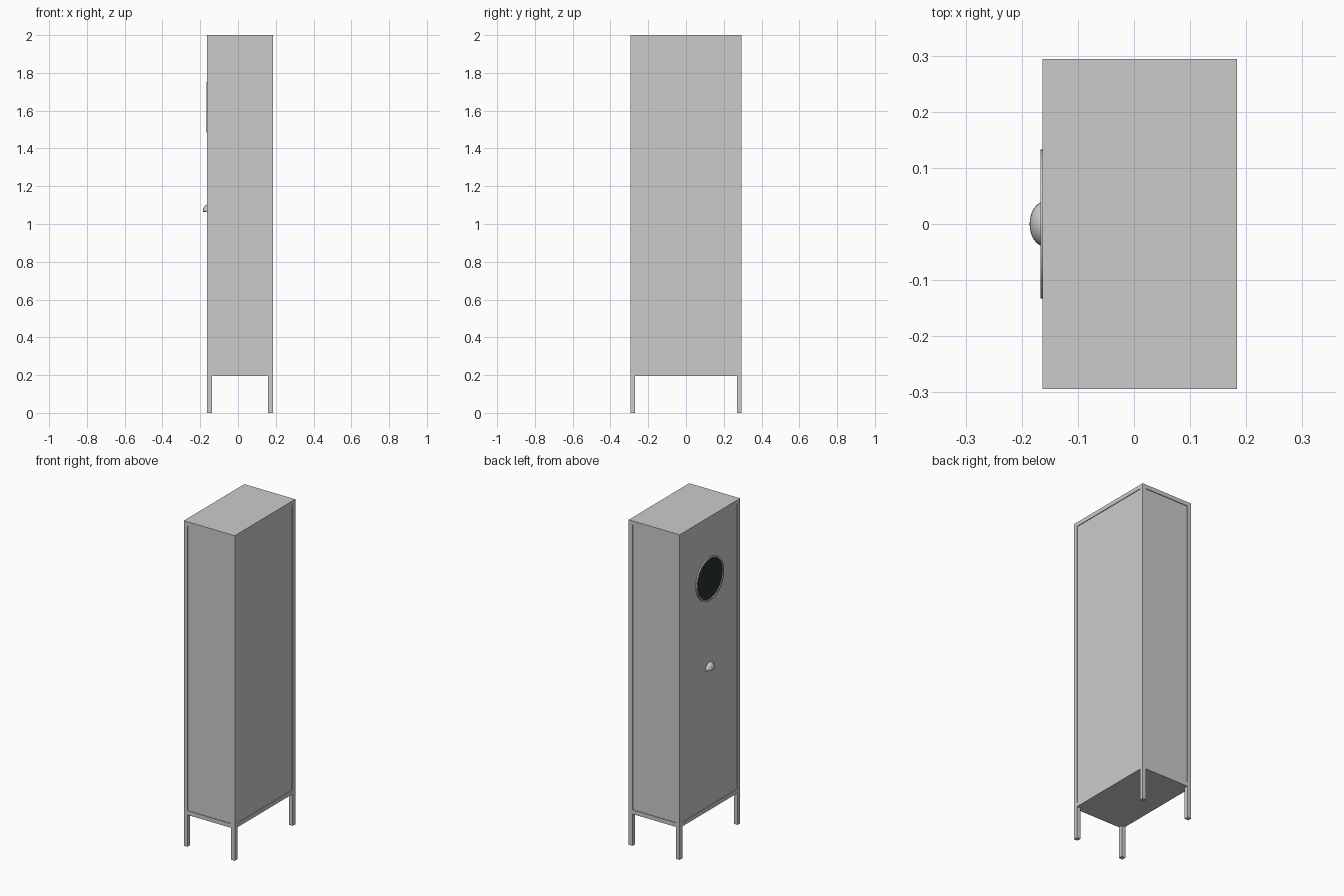
import bpy, bmesh, math

if "Cube" in bpy.data.objects:
    bpy.data.objects.remove(bpy.data.objects["Cube"])

X0, X1, Y0, Y1 = -0.163, 0.184, -0.294, 0.294   # cabinet footprint
ZB, ZT = 0.196, 2.0                             # underside and top
W, R = 0.025, 0.004                             # frame bar width, panel recess


def make(name, bm):
    bmesh.ops.recalc_face_normals(bm, faces=bm.faces)
    me = bpy.data.meshes.new(name)
    bm.to_mesh(me)
    bm.free()
    ob = bpy.data.objects.new(name, me)
    bpy.context.collection.objects.link(ob)
    return ob


def box(name, a, b):
    bm = bmesh.new()
    bmesh.ops.create_cube(bm, size=1)
    for v in bm.verts:
        v.co = [(a[i] + b[i]) / 2 + v.co[i] * (b[i] - a[i]) for i in range(3)]
    return make(name, bm)


def lathe(name, profile, y, z, steps=48):
    # revolve (x, radius) points about an axis along x
    bm = bmesh.new()
    vs = [bm.verts.new((x, y, z + r)) for x, r in profile]
    es = [bm.edges.new((vs[i], vs[(i + 1) % len(vs)])) for i in range(len(vs))]
    bmesh.ops.spin(bm, geom=vs + es, cent=(0, y, z), axis=(1, 0, 0),
                   angle=math.tau, steps=steps)
    bmesh.ops.remove_doubles(bm, verts=bm.verts, dist=1e-5)
    return make(name, bm)


def smooth(ob):
    bpy.ops.object.select_all(action='DESELECT')
    ob.select_set(True)
    bpy.context.view_layer.objects.active = ob
    bpy.ops.object.shade_smooth_by_angle(angle=math.radians(35))


# corner posts that run down into the legs
for x in (X0, X1 - W):
    for y in (Y0, Y1 - W):
        box("corner_post_leg", (x, y, 0), (x + W, y + W, ZT - W))

# lower rails
for x in (X0, X1 - W):
    box("lower_end_rail", (x, Y0 + W, ZB), (x + W, Y1 - W, ZB + W))
for y in (Y0, Y1 - W):
    box("lower_side_rail", (X0 + W, y, ZB), (X1 - W, y + W, ZB + W))

# top slab and floor
box("top", (X0, Y0, ZT - W), (X1, Y1, ZT))
box("floor", (X0 + W, Y0 + W, ZB), (X1 - W, Y1 - W, ZB + W))

# slightly recessed panels and door
T = 0.018
lo, hi = ZB + W, ZT - W
box("side_panel", (X0 + W, Y0 + R, lo), (X1 - W, Y0 + T, hi))
box("side_panel", (X0 + W, Y1 - T, lo), (X1 - W, Y1 - R, hi))
box("back_panel", (X1 - T, Y0 + W, lo), (X1 - R, Y1 - W, hi))
box("door", (X0 + R, Y0 + W, lo), (X0 + T, Y1 - W, hi))

# round window: trim ring and dark glass
WZ = 1.618
ring = lathe("window_ring", [(X0 + 0.008, 0.133), (X0 - 0.004, 0.133),
                             (X0 - 0.004, 0.124), (X0 + 0.008, 0.124)], 0, WZ)
smooth(ring)
bm = bmesh.new()
bmesh.ops.create_circle(bm, cap_ends=True, segments=48, radius=0.126)
for v in bm.verts:
    v.co = (X0 + 0.002, v.co.x, WZ + v.co.y)
glass = make("window_glass", bm)
mat = bpy.data.materials.new("dark_glass")
mat.diffuse_color = (0.02, 0.03, 0.03, 1)
mat.use_nodes = True
mat.node_tree.nodes["Principled BSDF"].inputs["Base Color"].default_value = mat.diffuse_color
glass.data.materials.append(mat)

# cup handle: open-bottomed quarter dome
bm = bmesh.new()
bmesh.ops.create_uvsphere(bm, u_segments=32, v_segments=16, radius=1)
for axis in ((0, 0, -1), (1, 0, 0)):
    bmesh.ops.bisect_plane(bm, geom=bm.verts[:] + bm.edges[:] + bm.faces[:],
                           plane_co=(0, 0, 0), plane_no=axis, clear_outer=True)
for v in bm.verts:
    v.co = (X0 + R + v.co.x * (0.023 + R), v.co.y * 0.04, 1.067 + v.co.z * 0.037)
handle = make("cup_handle", bm)
mod = handle.modifiers.new("thickness", 'SOLIDIFY')
mod.thickness = 0.003
mod.offset = -1
smooth(handle)
